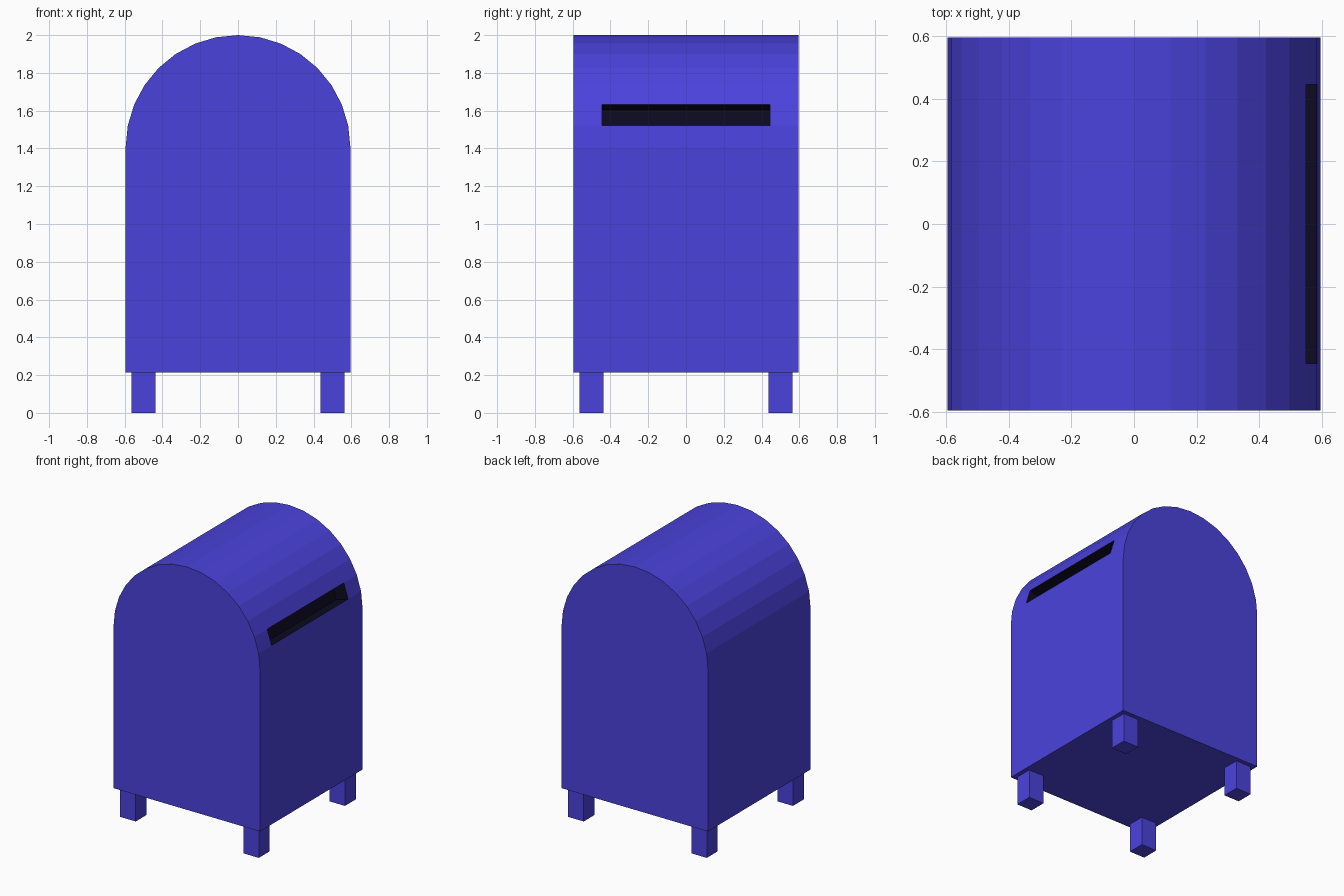
import bpy, bmesh, math
from mathutils import Matrix

if "Cube" in bpy.data.objects:
    bpy.data.objects.remove(bpy.data.objects["Cube"])

HALF = 0.595            # half width and half depth of the body
BASE, SPRING = 0.215, 1.405
ARCH_SIDES = 16
LEG_W, LEG_POS = 0.126, 0.50
SLOT_HALF, SLOT_DEPTH = 0.445, 0.1


def material(name, color):
    mat = bpy.data.materials.new(name)
    mat.diffuse_color = color
    mat.use_nodes = True
    mat.node_tree.nodes["Principled BSDF"].inputs["Base Color"].default_value = mat.diffuse_color
    return mat


blue = material("blue_paint", (0.07, 0.055, 0.72, 1))
dark = material("slot_dark", (0.0035, 0.003, 0.014, 1))


def make_object(name, bm, mats):
    mesh = bpy.data.meshes.new(name)
    bm.to_mesh(mesh)
    bm.free()
    for mat in mats:
        mesh.materials.append(mat)
    obj = bpy.data.objects.new(name, mesh)
    bpy.context.collection.objects.link(obj)
    return obj


# Body: arched profile pulled from front to back
bm = bmesh.new()
profile = [(-HALF, BASE), (HALF, BASE)]
for i in range(ARCH_SIDES + 1):
    a = math.pi * i / ARCH_SIDES
    profile.append((HALF * math.cos(a), SPRING + HALF * math.sin(a)))
front = bm.faces.new([bm.verts.new((x, -HALF, z)) for x, z in profile])
back = bmesh.ops.extrude_face_region(bm, geom=[front], use_keep_orig=True)["geom"]
bmesh.ops.translate(bm, vec=(0, 2 * HALF, 0),
                    verts=[v for v in back if isinstance(v, bmesh.types.BMVert)])
bmesh.ops.recalc_face_normals(bm, faces=bm.faces[:])


# Mail slot: middle of the second arch facet on the right, sunk inwards
slot_angle = 1.5 * math.pi / ARCH_SIDES
slot_z = SPRING + HALF * math.sin(slot_angle)


def slot_face():
    return min((f for f in bm.faces if f.calc_center_median().x > 0.3),
               key=lambda f: abs(f.calc_center_median().z - slot_z)
               + abs(f.calc_center_median().y))


for y in (-SLOT_HALF, SLOT_HALF):
    f = slot_face()
    bmesh.ops.bisect_plane(bm, geom=[f] + f.edges[:] + f.verts[:],
                           plane_co=(0, y, 0), plane_no=(0, 1, 0))
slot = slot_face()
rim = bmesh.ops.inset_individual(bm, faces=[slot], thickness=0, depth=-SLOT_DEPTH)["faces"]
for f in rim + [slot]:
    f.material_index = 1
make_object("body", bm, [blue, dark])

# Four square legs
for side, sx in (("left", -1), ("right", 1)):
    for end, sy in (("front", -1), ("back", 1)):
        bm = bmesh.new()
        bmesh.ops.create_cube(bm, size=1, matrix=Matrix.Translation(
            (sx * LEG_POS, sy * LEG_POS, BASE / 2))
            @ Matrix.Diagonal((LEG_W, LEG_W, BASE, 1)))
        make_object(f"{end}_{side}_leg", bm, [blue])
